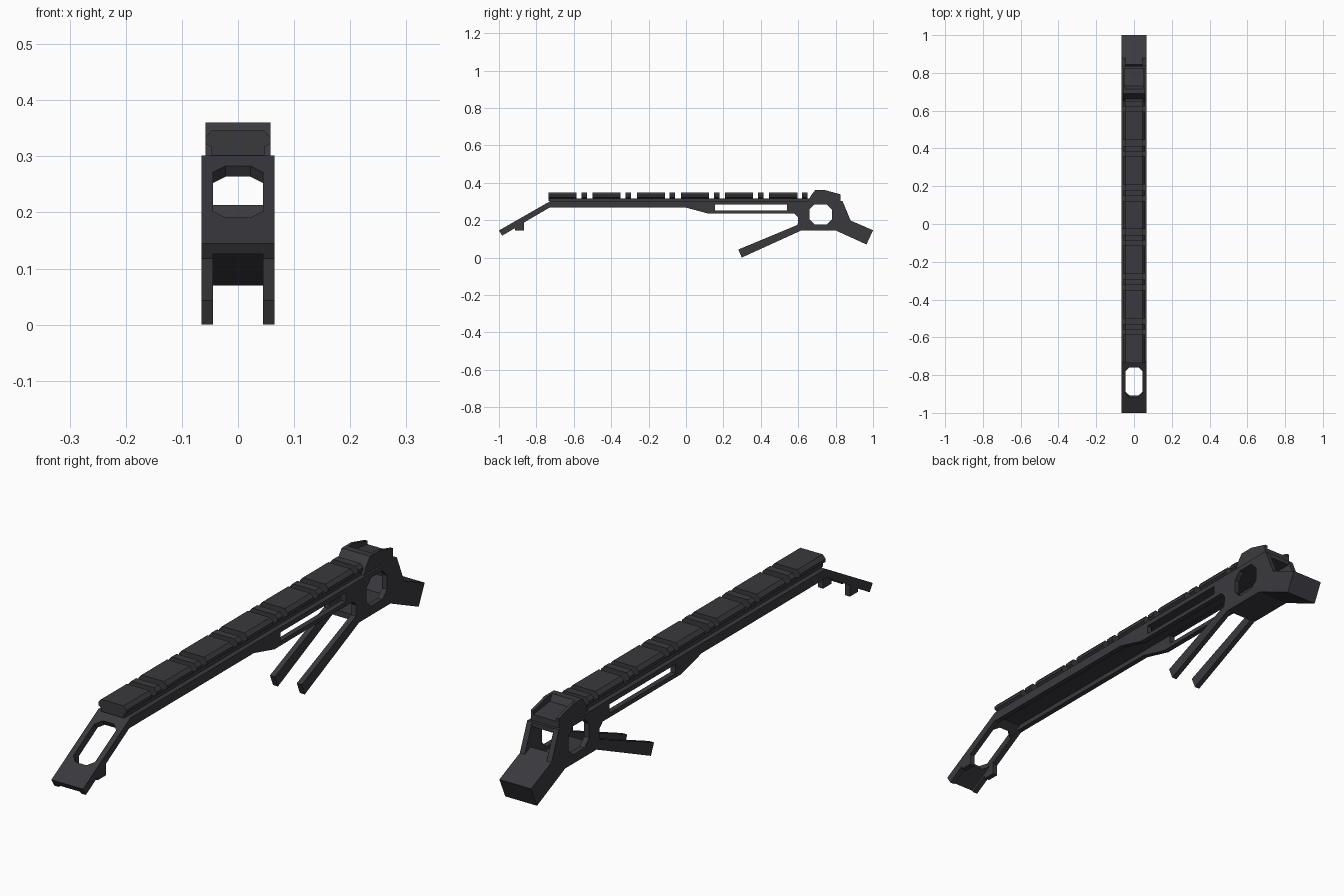
import bpy, bmesh, math
from mathutils import Matrix

cube = bpy.data.objects.get("Cube")
if cube:
    bpy.data.objects.remove(cube, do_unlink=True)

COLOUR = (0.042, 0.041, 0.048, 1.0)
mat = bpy.data.materials.new("charcoal")
mat.use_nodes = True
mat.diffuse_color = COLOUR
bsdf = mat.node_tree.nodes["Principled BSDF"]
bsdf.inputs["Base Color"].default_value = COLOUR
bsdf.inputs["Roughness"].default_value = 0.6

# Maps a flat (u, v) outline extruded along w to model axes
SIDE = Matrix(((0, 0, 1, 0), (1, 0, 0, 0), (0, 1, 0, 0), (0, 0, 0, 1)))   # u=y v=z w=x
CROSS = Matrix(((1, 0, 0, 0), (0, 0, 1, 0), (0, 1, 0, 0), (0, 0, 0, 1)))  # u=x v=z w=y


def prism(name, loops, w0, w1, matrix, mirror=False):
    """Extrude an outline (first loop) with optional holes from w0 to w1."""
    bm = bmesh.new()
    edges = []
    for loop in loops:
        vs = [bm.verts.new((u, v, w0)) for u, v in loop]
        edges += [bm.edges.new((a, b)) for a, b in zip(vs, vs[1:] + vs[:1])]
    bmesh.ops.triangle_fill(bm, use_beauty=True, edges=edges, normal=(0, 0, 1))
    top = bmesh.ops.extrude_face_region(bm, geom=bm.faces[:])
    moved = [g for g in top["geom"] if isinstance(g, bmesh.types.BMVert)]
    bmesh.ops.translate(bm, verts=moved, vec=(0, 0, w1 - w0))
    bmesh.ops.transform(bm, matrix=matrix, verts=bm.verts[:])
    bmesh.ops.recalc_face_normals(bm, faces=bm.faces[:])
    me = bpy.data.meshes.new(name)
    bm.to_mesh(me)
    bm.free()
    me.materials.append(mat)
    ob = bpy.data.objects.new(name, me)
    bpy.context.collection.objects.link(ob)
    if mirror:
        ob.modifiers.new("mirror", "MIRROR")
    return ob


def rect(u0, u1, v0, v1):
    return [(u0, v0), (u1, v0), (u1, v1), (u0, v1)]


def octagon(u0, u1, v0, v1, c):
    return [(u0 + c, v0), (u1 - c, v0), (u1, v0 + c), (u1, v1 - c),
            (u1 - c, v1), (u0 + c, v1), (u0, v1 - c), (u0, v0 + c)]


W, IN = 0.065, 0.045   # outer and inner half widths
DECK = 0.302           # top of the beam

# Side walls: front arm skirt with hook, beam skirt, head cheek and prong
wall = [(-1, 0.145), (-0.725, DECK), (0.837, DECK), (0.88, 0.198), (0.80, 0.145),
        (0.617, 0.145), (0.298, 0.0), (0.28, 0.043), (0.597, 0.175), (0.60, 0.215),
        (0.58, 0.235), (0.12, 0.235), (0, 0.267), (-0.73, 0.267), (-0.867, 0.187),
        (-0.867, 0.145), (-0.915, 0.145), (-0.915, 0.157), (-0.983, 0.117)]
slot = rect(0.155, 0.54, 0.251, 0.284)
eye = octagon(0.66, 0.78, 0.178, 0.284, 0.027)
prism("side_wall", [wall, slot, eye], IN, W, SIDE, mirror=True)

# Deck plate closing the top of the beam
prism("beam_deck", [rect(-0.725, 0.837, 0.285, DECK)], -IN, IN, SIDE)

# Sloping front arm plate with a chamfered opening
slope = math.atan2(DECK - 0.145, 0.275)
length = math.hypot(DECK - 0.145, 0.275)
tilt = Matrix.Translation((0, -1, 0.145)) @ Matrix.Rotation(slope, 4, "X")
opening = octagon(-0.0445, 0.0445, 0.093, 0.278, 0.022)
prism("front_arm_plate", [rect(-IN, IN, 0, length), opening], -0.022, 0, tilt)

# Head floor and rear stub
prism("head_floor", [rect(0.617, 0.81, 0.145, 0.166)], -IN, IN, SIDE)
stub = [(0.80, 0.145), (0.965, 0.07), (1.0, 0.146), (0.88, 0.198), (0.845, 0.213)]
prism("rear_stub", [stub], -IN, IN, SIDE)
stub_side = [(0.80, 0.145), (0.965, 0.07), (1.0, 0.146), (0.88, 0.198)]
prism("rear_stub_side", [stub_side], IN, W, SIDE, mirror=True)

# Top rail: continuous base with alternating long and short dovetail blocks
prism("rail_base", [rect(-0.735, 0.67, DECK, 0.317)], -0.047, 0.047, SIDE)
half = [(0.047, 0.316), (0.058, 0.323), (0.058, 0.334), (0.046, 0.347)]
dovetail = half + [(-x, z) for x, z in reversed(half)]
PITCH = 0.236
for i in range(6):
    y = -0.735 + i * PITCH
    prism(f"rail_long_block_{i + 1}", [dovetail], y, y + 0.15, CROSS)
    prism(f"rail_short_block_{i + 1}", [dovetail], y + 0.176, y + 0.205, CROSS)

# Head cap: front ridge, recessed middle and raised ears
cap_mid = [(0.655, DECK), (0.667, 0.33), (0.69, 0.36), (0.715, 0.36),
           (0.73, 0.337), (0.826, 0.325), (0.826, DECK)]
cap_ear = [(0.655, DECK), (0.667, 0.33), (0.69, 0.36), (0.746, 0.36),
           (0.826, 0.338), (0.826, DECK)]
prism("cap_middle", [cap_mid], -0.047, 0.047, SIDE)
prism("cap_ear", [cap_ear], 0.047, 0.058, SIDE, mirror=True)
